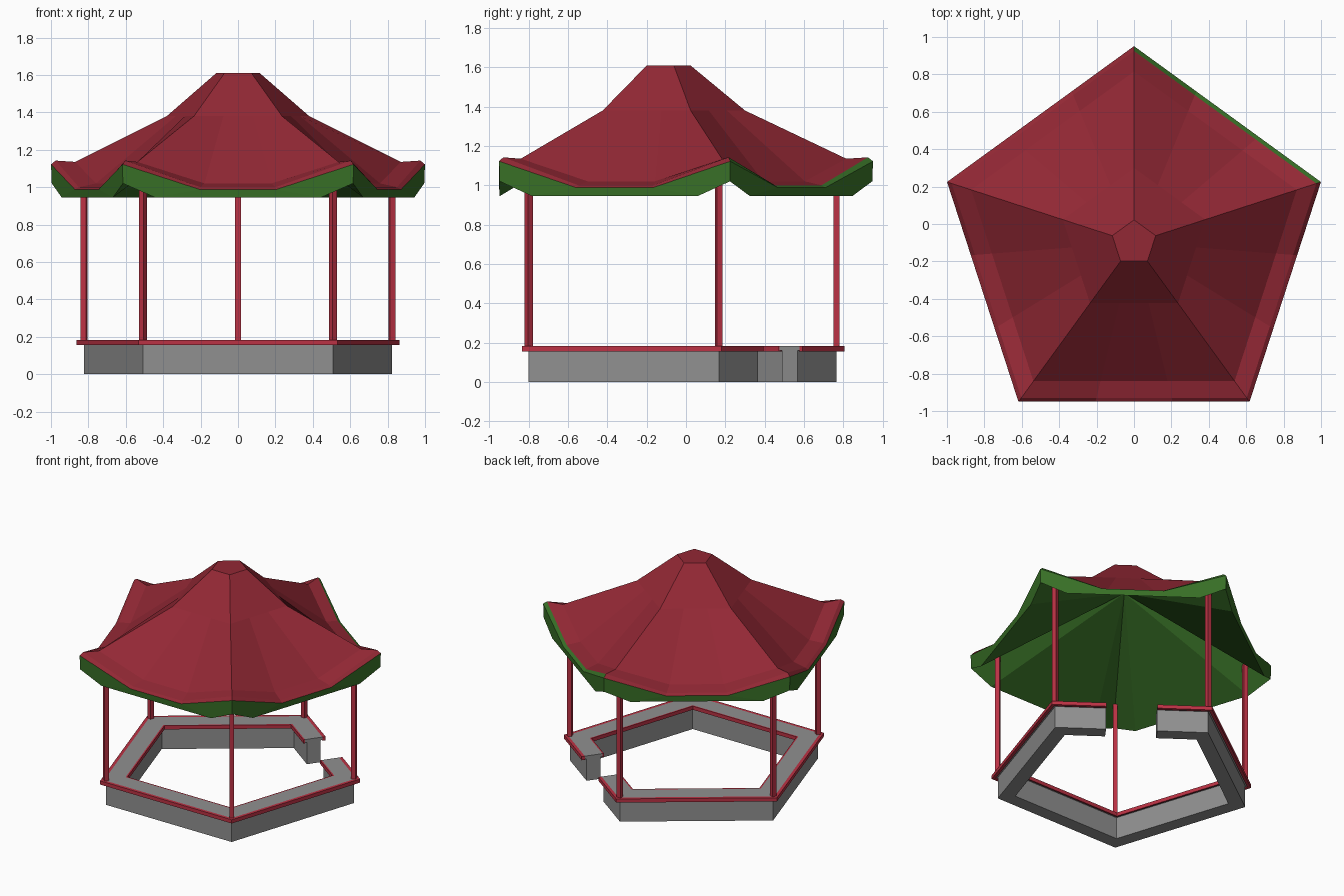
import bpy, bmesh
from math import radians, cos, sin
from mathutils import Vector

if "Cube" in bpy.data.objects:
    bpy.data.objects.remove(bpy.data.objects["Cube"])

CENTRE = Vector((0, -0.10, 0))      # centre of the pentagon plan
COS36 = cos(radians(36))


def material(name, rgb):
    m = bpy.data.materials.new(name)
    m.diffuse_color = (*rgb, 1)
    m.use_nodes = True
    m.node_tree.nodes["Principled BSDF"].inputs["Base Color"].default_value = m.diffuse_color
    return m


RED = material("red paint", (0.50, 0.032, 0.058))
TILE = material("roof red", (0.29, 0.021, 0.035))
GREEN = material("green paint", (0.04, 0.163, 0.02))
STONE = material("grey stone", (0.28, 0.28, 0.28))


def polar(r, deg, z=0.0):
    a = radians(deg)
    return CENTRE + Vector((r * cos(a), r * sin(a), z))


def finish(bm, name, mats):
    bmesh.ops.recalc_face_normals(bm, faces=bm.faces)
    me = bpy.data.meshes.new(name)
    bm.to_mesh(me)
    bm.free()
    for m in mats:
        me.materials.append(m)
    ob = bpy.data.objects.new(name, me)
    bpy.context.collection.objects.link(ob)
    return ob


def roof_ring(bm, r, z_corner, z_mid, f=1 / 3):
    """Pentagon ring: each corner plus two points along each edge."""
    out = []
    for k in range(5):
        a, b = polar(r, 90 + 72 * k), polar(r, 162 + 72 * k)
        for t, z in ((0, z_corner), (f, z_mid), (1 - f, z_mid)):
            p = a.lerp(b, t)
            out.append(bm.verts.new((p.x, p.y, z)))
    return out


def wall_sweep(name, profile, mat):
    """Sweep an (r, z) profile around the pentagon, open in the back right edge."""
    bm = bmesh.new()
    half_gap = 0.17
    tangent = Vector((cos(radians(144)), sin(radians(144)), 0))
    stations = [[polar(r * COS36, 54, z) + tangent * half_gap for r, z in profile]]
    for k in range(5):
        stations.append([polar(r, 90 + 72 * k, z) for r, z in profile])
    stations.append([polar(r * COS36, 54, z) - tangent * half_gap for r, z in profile])
    rows = [[bm.verts.new(p) for p in s] for s in stations]
    n = len(profile)
    for a, b in zip(rows, rows[1:]):
        for i in range(n):
            j = (i + 1) % n
            bm.faces.new((a[i], a[j], b[j], b[i]))
    bm.faces.new(rows[0])
    bm.faces.new(rows[-1])
    return finish(bm, name, [mat])


def band(r_in, r_out, z0, z1):
    return [(r_out, z0), (r_out, z1), (r_in, z1), (r_in, z0)]


# Low wall with seat board and red rails
wall_sweep("low_wall", band(0.745, 0.865, 0, 0.16), STONE)
wall_sweep("seat_board", band(0.728, 0.88, 0.16, 0.182), STONE)
wall_sweep("outer_rail", band(0.88, 0.907, 0.155, 0.182), RED)
wall_sweep("inner_rail", band(0.715, 0.728, 0.155, 0.182), RED)

# Corner posts
for k in range(5):
    bm = bmesh.new()
    bmesh.ops.create_cube(bm, size=1)
    bmesh.ops.scale(bm, vec=(0.03, 0.03, 0.92), verts=bm.verts)
    post = finish(bm, f"post_{k + 1}", [RED])
    post.location = polar(0.865, 90 + 72 * k, 0.63)
    post.rotation_euler.z = radians(90 + 72 * k)

# Roof: tiled top, flared lip, green fascia and underside
bm = bmesh.new()
rings = [
    roof_ring(bm, 0.122, 1.61, 1.61),
    roof_ring(bm, 0.40, 1.38, 1.38),
    roof_ring(bm, 0.915, 1.135, 1.02),
    roof_ring(bm, 1.025, 1.142, 1.0),
    roof_ring(bm, 1.051, 1.122, 0.988),
    roof_ring(bm, 1.047, 1.02, 0.945, 0.14),
]
bm.faces.new(rings[0])
for level, (a, b) in enumerate(zip(rings, rings[1:])):
    for i in range(15):
        j = (i + 1) % 15
        face = bm.faces.new((a[i], a[j], b[j], b[i]))
        # fascia, plus the bare lip on the back right edge
        face.material_index = int(level == 4 or (level == 3 and i >= 12))
apex = bm.verts.new(CENTRE + Vector((0, 0, 1.45)))
for i in range(15):
    face = bm.faces.new((rings[-1][i], rings[-1][(i + 1) % 15], apex))
    face.material_index = 1
finish(bm, "roof", [TILE, GREEN])
